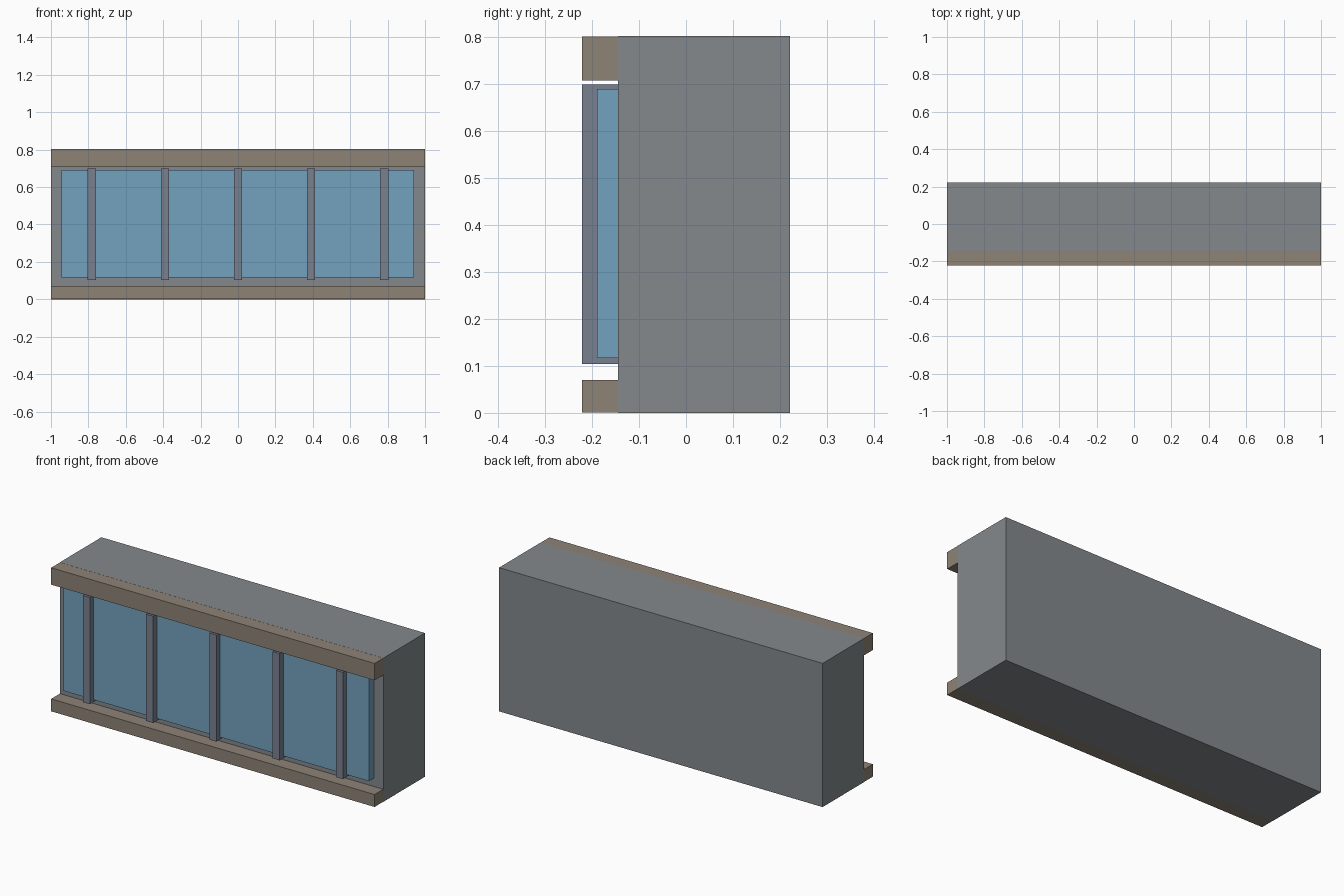
import bpy

if "Cube" in bpy.data.objects:
    bpy.data.objects.remove(bpy.data.objects["Cube"])


def material(name, color):
    m = bpy.data.materials.new(name)
    m.diffuse_color = (*color, 1)
    m.use_nodes = True
    m.node_tree.nodes["Principled BSDF"].inputs["Base Color"].default_value = m.diffuse_color
    return m


def box(name, x, y, z, mat):
    """Box from (min, max) ranges on each axis."""
    bpy.ops.mesh.primitive_cube_add(
        size=1, location=[(a + b) / 2 for a, b in (x, y, z)])
    ob = bpy.context.object
    ob.name = name
    ob.scale = [b - a for a, b in (x, y, z)]
    bpy.ops.object.transform_apply(location=False, rotation=False, scale=True)
    ob.data.materials.append(mat)
    return ob


wall = material("wall_grey", (0.23, 0.25, 0.26))
trim = material("trim_brown", (0.27, 0.225, 0.18))
glass = material("glass_blue", (0.17, 0.36, 0.52))
metal = material("mullion_grey", (0.19, 0.22, 0.28))

FRONT, BACK, TOP = -0.222, 0.222, 0.803
E = 0.0005  # keeps the slabs just inside the wall faces

# Main wall block
box("wall_block", (-1, 1), (-0.145, BACK), (0, TOP), wall)

# Sill and header slabs run through the wall and project at the front
for name, z in (("sill_slab", (E, 0.07)), ("header_slab", (0.708, TOP - E))):
    box(name, (-1 + E, 1 - E), (FRONT, BACK - E), z, trim)

# Window band
box("window_glass", (-0.945, 0.942), (-0.19, -0.135), (0.117, 0.69), glass)

# Evenly spaced mullions
for i in range(-2, 3):
    c = i * 0.391
    box(f"mullion_{i + 3}", (c - 0.022, c + 0.022), (FRONT, -0.14),
        (0.104, 0.70), metal)
